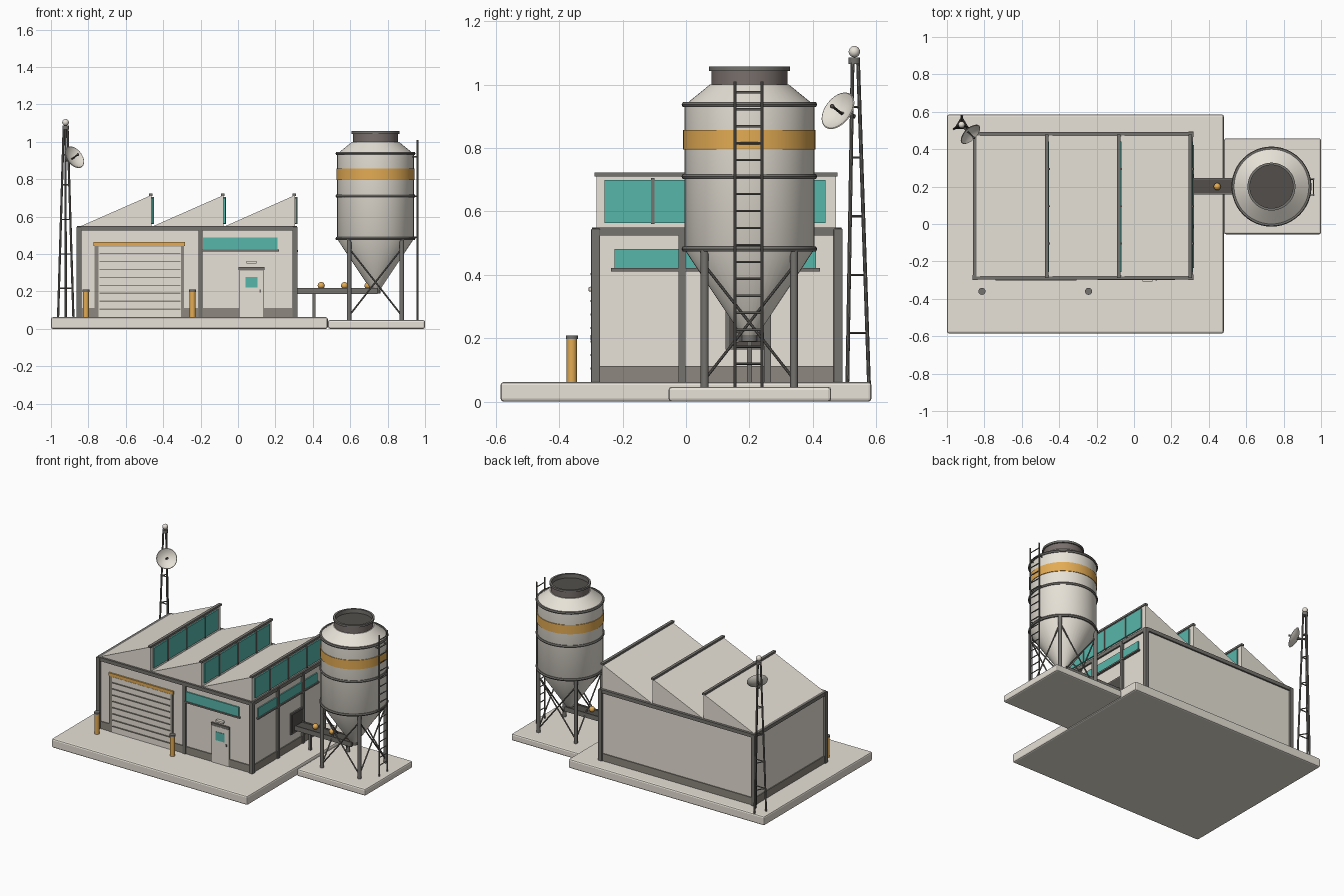
import bpy, bmesh, math
from mathutils import Vector

if "Cube" in bpy.data.objects:
    bpy.data.objects.remove(bpy.data.objects["Cube"])


def material(name, rgb):
    m = bpy.data.materials.new(name)
    m.diffuse_color = (*rgb, 1)
    m.use_nodes = True
    m.node_tree.nodes["Principled BSDF"].inputs["Base Color"].default_value = m.diffuse_color
    return m


LIGHT = material("pale concrete", (0.80, 0.76, 0.68))
STEEL = material("grey steel", (0.18, 0.172, 0.158))
DARK = material("dark steel", (0.085, 0.078, 0.07))
MID = material("warm grey", (0.27, 0.245, 0.21))
BROWN = material("brown steel", (0.19, 0.16, 0.15))
TEAL = material("teal glass", (0.097, 0.47, 0.41))
AMBER = material("amber paint", (0.77, 0.41, 0.088))


def finish(name, bm, mat, smooth=False, bevel=0):
    bmesh.ops.recalc_face_normals(bm, faces=bm.faces[:])
    me = bpy.data.meshes.new(name)
    bm.to_mesh(me)
    bm.free()
    me.materials.append(mat)
    ob = bpy.data.objects.new(name, me)
    bpy.context.collection.objects.link(ob)
    if bevel:
        mod = ob.modifiers.new("bevel", 'BEVEL')
        mod.width, mod.segments = bevel, 2
    if smooth:
        bpy.ops.object.select_all(action='DESELECT')
        ob.select_set(True)
        bpy.context.view_layer.objects.active = ob
        bpy.ops.object.shade_smooth_by_angle(angle=math.radians(35))
    return ob


def box(name, x, y, z, mat, bevel=0):
    """Box from (low, high) pairs on each axis."""
    bm = bmesh.new()
    bmesh.ops.create_cube(bm, size=1)
    for v in bm.verts:
        v.co = [(a + b) / 2 + c * (b - a) for (a, b), c in zip((x, y, z), v.co)]
    return finish(name, bm, mat, bevel=bevel)


def rod(name, a, b, r, mat=STEEL, sides=10):
    a, b = Vector(a), Vector(b)
    bm = bmesh.new()
    bmesh.ops.create_cone(bm, cap_ends=True, segments=sides, radius1=r, radius2=r, depth=(b - a).length)
    rot = (b - a).to_track_quat('Z', 'Y')
    for v in bm.verts:
        v.co = rot @ v.co + (a + b) / 2
    return finish(name, bm, mat, smooth=True)


def ball(name, c, r, mat):
    bm = bmesh.new()
    bmesh.ops.create_uvsphere(bm, u_segments=16, v_segments=10, radius=r)
    bmesh.ops.translate(bm, verts=bm.verts, vec=c)
    return finish(name, bm, mat, smooth=True)


def lathe(name, profile, centre, mat, axis=(0, 0, 1), sides=48):
    """Revolve (radius, height) points about an axis."""
    rot, bm, rings = Vector(axis).to_track_quat('Z', 'Y'), bmesh.new(), []
    for r, h in profile:
        rings.append([bm.verts.new(rot @ Vector((r * math.cos(t), r * math.sin(t), h)) + Vector(centre))
                      for t in (2 * math.pi * i / sides for i in range(sides))])
    for p, q in zip(rings, rings[1:]):
        for i in range(sides):
            j = (i + 1) % sides
            bm.faces.new((p[i], p[j], q[j], q[i]))
    bmesh.ops.remove_doubles(bm, verts=bm.verts, dist=1e-5)
    return finish(name, bm, mat, smooth=True)


# Ground slabs
box("main_slab", (-1, 0.48), (-0.585, 0.585), (0, 0.062), LIGHT, 0.01)
box("silo_slab", (0.482, 1), (-0.055, 0.458), (0, 0.047), LIGHT, 0.01)

# Hall walls, plinth, corner posts and eaves rails
X0, X1, Y0, Y1 = -0.85, 0.305, -0.285, 0.48
box("hall_walls", (X0, X1), (Y0, Y1), (0.05, 0.546), LIGHT)
box("plinth", (X0 - .006, X1 + .006), (Y0 - .006, Y1 + .006), (0.06, 0.112), MID)
for x in (X0, X1):
    for y in (Y0, Y1):
        box("corner_post", (x - .014, x + .014), (y - .014, y + .014), (0.06, 0.546), STEEL, .003)
    box("side_eaves_rail", (x - .011, x + .011), (Y0, Y1), (0.525, 0.549), STEEL)
for y in (Y0, Y1):
    box("long_eaves_rail", (X0, X1), (y - .011, y + .011), (0.525, 0.549), STEEL)
box("front_middle_post", (-.212, -.19), (Y0 - .012, Y0), (0.06, 0.54), STEEL)
for y in (-.013, .257):
    box("side_middle_post", (X1, X1 + .014), (y - .011, y + .011), (0.06, 0.54), STEEL)

# Sawtooth roof with glazed upright faces
for x0, x1 in ((-.85, -.463), (-.463, -.077), (-.077, .305)):
    bm = bmesh.new()
    a, b = [[bm.verts.new((x, y, z)) for x, z in ((x0, .545), (x1, .545), (x1, .715))]
            for y in (-.282, .473)]
    bm.faces.new(a)
    bm.faces.new(b)
    for i in range(3):
        j = (i + 1) % 3
        bm.faces.new((a[i], a[j], b[j], b[i]))
    finish("roof_tooth", bm, LIGHT)
    box("roof_glass", (x1, x1 + .009), (-.257, .44), (.564, .70), TEAL)
    for y in (-.105, .095, .295):
        box("glass_mullion", (x1, x1 + .013), (y - .005, y + .005), (.56, .705), STEEL)
    box("ridge_cap", (x1 - .014, x1 + .006), (-.289, .478), (.71, .723), STEEL)

# Roller door with lintel and slat ribs
box("roller_frame", (-.768, -.288), (Y0 - .008, Y0), (.06, .445), MID)
box("roller_door", (-.746, -.304), (Y0 - .0095, Y0), (.06, .44), LIGHT)
for i in range(8):
    z = .105 + i * .0425
    box("slat_rib", (-.74, -.308), (Y0 - .016, Y0 - .009), (z - .003, z + .003), MID)
box("roller_lintel", (-.772, -.284), (Y0 - .0105, Y0), (.442, .463), AMBER)

# Personnel door
box("door_frame", (.005, .14), (Y0 - .008, Y0), (.06, .32), MID)
box("door_leaf", (.012, .133), (Y0 - .01, Y0), (.06, .313), LIGHT)
box("door_canopy", (.004, .141), (Y0 - .012, Y0), (.315, .331), STEEL)
box("door_window", (.04, .105), (Y0 - .013, Y0), (.22, .278), TEAL)
box("door_handle", (.115, .124), (Y0 - .016, Y0), (.195, .21), STEEL)
box("door_lamp", (.045, .1), (Y0 - .022, Y0), (.348, .362), LIGHT, .002)

# Ribbon windows and sills
box("front_window", (-.188, .21), (Y0 - .008, Y0), (.423, .487), TEAL)
box("front_sill", (-.195, .22), (Y0 - .014, Y0), (.413, .423), STEEL)
box("side_window", (X1, X1 + .008), (-.225, .41), (.42, .482), TEAL)
box("side_sill", (X1, X1 + .016), (-.236, .422), (.411, .421), STEEL)

# Bollards
for x in (-.813, -.243):
    rod("bollard", (x, -.36, .055), (x, -.36, .199), .0165, AMBER, 16)
    rod("bollard_cap", (x, -.36, .197), (x, -.36, .209), .019, STEEL, 16)

# Silo shell, painted band, hoops and collar
CX, CY = .735, .2
C = (CX, CY, 0)
lathe("silo_shell", [(0, .205), (.022, .205), (.205, .48), (.205, .935), (.125, 1.0), (0, 1.0)], C, LIGHT)
lathe("silo_band", [(.203, .795), (.209, .795), (.209, .857), (.203, .857)], C, AMBER)
for z in (.482, .71, .937):
    lathe("silo_hoop", [(.2, z - .008), (.21, z - .008), (.214, z), (.21, z + .008), (.2, z + .008)], C, STEEL)
lathe("silo_collar", [(.12, .99), (.12, 1.045)], C, BROWN)
lathe("collar_rim", [(.118, 1.043), (.128, 1.043), (.128, 1.057), (.115, 1.057), (.115, 1.03)], C, STEEL)
lathe("collar_mouth", [(.116, 1.03), (0, 1.03)], C, DARK)
rod("hopper_outlet", (CX, CY, .19), (CX, CY, .25), .026, STEEL, 20)

# Silo legs and cross braces
D = .141
corners = [(CX - D, CY - D), (CX + D, CY - D), (CX + D, CY + D), (CX - D, CY + D)]
for i, p in enumerate(corners):
    q = corners[(i + 1) % 4]
    rod("silo_leg", (*p, .04), (*p, .485), .0125, STEEL, 14)
    rod("silo_brace", (*p, .07), (*q, .43), .0045)
    rod("silo_brace", (*q, .07), (*p, .43), .0045)

# Ladder
for y in (.155, .24):
    rod("ladder_rail", (.96, y, .045), (.96, y, 1.01), .005)
    for z in (.49, .71, .92):
        rod("ladder_bracket", (.92, y, z), (.96, y, z), .004)
for i in range(17):
    z = .12 + i * .0535
    rod("ladder_rung", (.96, .155, z), (.96, .24, z), .0035, STEEL, 6)

# Conveyor, wall hatch and carried lumps
box("wall_hatch_frame", (X1, X1 + .009), (.125, .268), (.165, .31), STEEL)
box("wall_hatch", (X1, X1 + .012), (.135, .258), (.175, .30), DARK)
box("conveyor_belt", (X1, .745), (.165, .239), (.188, .212), DARK)
for y in (.162, .242):
    box("conveyor_rail", (X1, .745), (y - .004, y + .004), (.186, .218), STEEL)
box("conveyor_support", (.398, .414), (.192, .208), (.05, .19), STEEL)
for x in (.445, .57, .695):
    ball("conveyor_lump", (x, CY, .231), .019, AMBER)

# Lattice mast with lamp
TX, TY = -.922, .531
feet = [(-.962, .509), (-.88, .509), (-.921, .577)]


def mast_point(foot, z):
    s = 1 - .75 * (z - .06) / 1.02
    return (TX + (foot[0] - TX) * s, TY + (foot[1] - TY) * s, z)


for i, f in enumerate(feet):
    g = feet[(i + 1) % 3]
    rod("mast_leg", mast_point(f, .05), mast_point(f, 1.08), .006)
    for z in (.217, .4, .585, .77, .93):
        rod("mast_brace", mast_point(f, z), mast_point(g, z), .0035)
rod("mast_head", (TX, TY, 1.065), (TX, TY, 1.086), .018, STEEL, 14)
ball("mast_lamp", (TX, TY, 1.104), .018, LIGHT)

# Dish aerial
aim = Vector((.62, -.62, .48)).normalized()
hub = Vector((-.887, .492, .908))
lathe("dish", [(0, -.006), (.033, 0), (.055, .011), (.066, .02), (.063, .022), (.053, .015), (.032, .004), (0, -.002)],
      hub, LIGHT, aim, 28)
rod("dish_feed", hub, hub + aim * .05, .004, DARK)
ball("dish_receiver", hub + aim * .05, .007, DARK)
rod("dish_mount", (TX, TY, .9), hub, .007)
